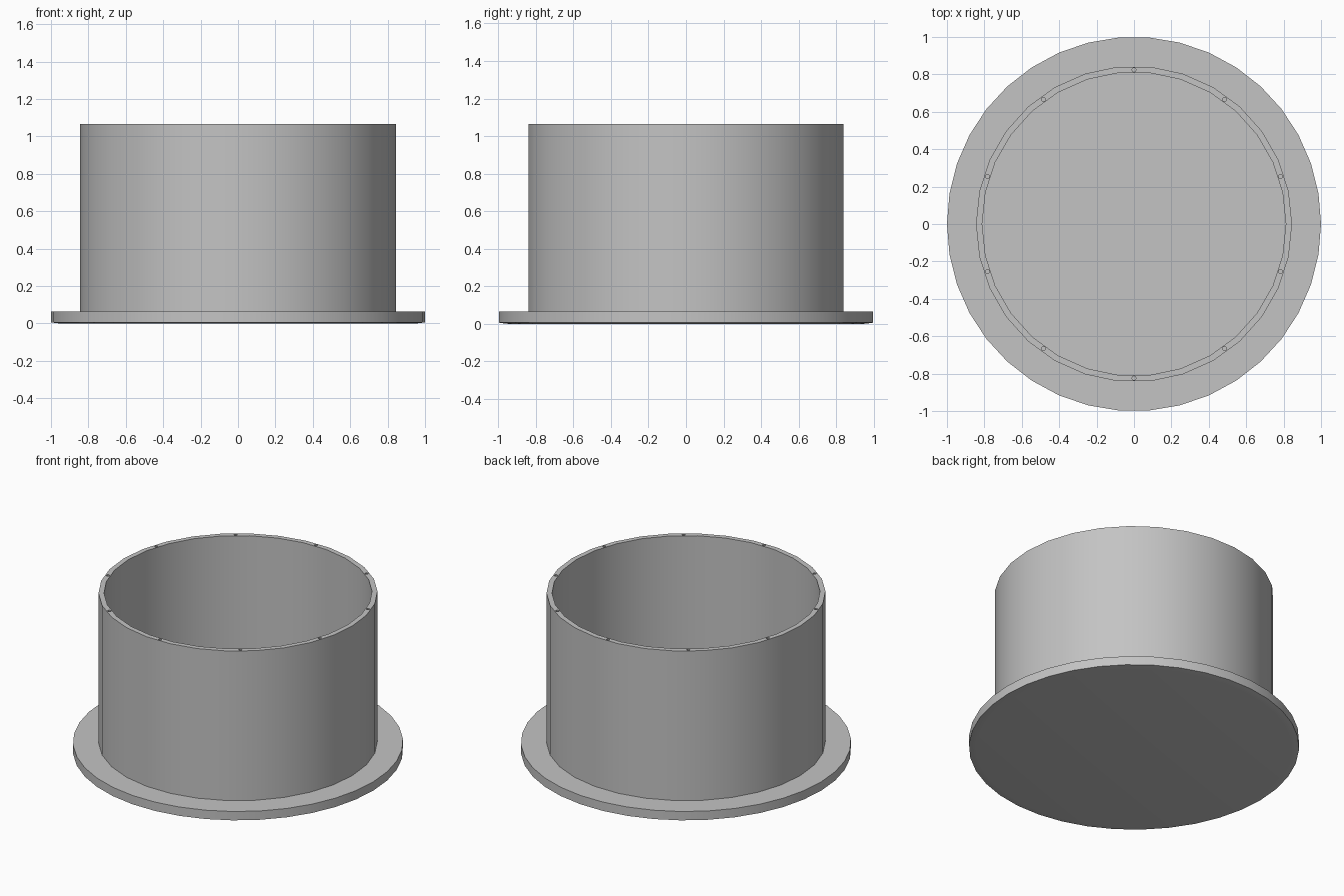
import bpy
import bmesh
from math import cos, sin, pi, radians

cube = bpy.data.objects.get("Cube")
if cube:
    bpy.data.objects.remove(cube, do_unlink=True)

grey = bpy.data.materials.new("light_grey")
grey.use_nodes = True
colour = (0.55, 0.55, 0.55, 1)
grey.diffuse_color = colour
grey.node_tree.nodes["Principled BSDF"].inputs["Base Color"].default_value = colour


def turned(name, profile, sides, closed=False):
    """Revolve (radius, z) points about z; cap the ends unless the profile is closed."""
    bm = bmesh.new()
    rings = [[bm.verts.new((r * cos(2 * pi * i / sides), r * sin(2 * pi * i / sides), z))
              for i in range(sides)] for r, z in profile]
    pairs = list(zip(rings, rings[1:]))
    if closed:
        pairs.append((rings[-1], rings[0]))
    else:
        bm.faces.new(rings[0])
        bm.faces.new(rings[-1])
    for a, b in pairs:
        for i in range(sides):
            j = (i + 1) % sides
            bm.faces.new((a[i], a[j], b[j], b[i]))
    bmesh.ops.recalc_face_normals(bm, faces=bm.faces)
    mesh = bpy.data.meshes.new(name)
    bm.to_mesh(mesh)
    bm.free()
    mesh.materials.append(grey)
    obj = bpy.data.objects.new(name, mesh)
    bpy.context.collection.objects.link(obj)
    return obj


def smooth(obj):
    bpy.ops.object.select_all(action='DESELECT')
    obj.select_set(True)
    bpy.context.view_layer.objects.active = obj
    bpy.ops.object.shade_smooth_by_angle(angle=radians(30))


TOP, FLOOR = 1.065, 0.065

# Base disc with a slightly eased lower edge
base = turned("base_flange", [(0.955, 0), (0.98, 0.003), (1, 0.006), (1, FLOOR)], 38)
smooth(base)

# Open cylindrical wall
wall = turned("cylinder_wall", [(0.845, FLOOR), (0.845, TOP), (0.812, TOP), (0.812, FLOOR)],
              30, closed=True)

# Ten small screw holes around the rim
bm = bmesh.new()
for k in range(10):
    a = radians(18 + 36 * k)
    hole = bmesh.ops.create_cone(bm, cap_ends=True, segments=8,
                                 radius1=0.011, radius2=0.011, depth=0.2)
    bmesh.ops.translate(bm, verts=hole["verts"],
                        vec=(0.824 * cos(a), 0.824 * sin(a), TOP))
mesh = bpy.data.meshes.new("hole_cutter")
bm.to_mesh(mesh)
bm.free()
mesh.materials.append(grey)
cutter = bpy.data.objects.new("hole_cutter", mesh)
bpy.context.collection.objects.link(cutter)
cutter.hide_render = True
cutter.display_type = 'WIRE'

cut = wall.modifiers.new("rim_holes", 'BOOLEAN')
cut.operation = 'DIFFERENCE'
cut.solver = 'EXACT'
cut.object = cutter
bpy.context.view_layer.objects.active = wall
bpy.ops.object.modifier_apply(modifier=cut.name)
bpy.data.objects.remove(cutter, do_unlink=True)
smooth(wall)
